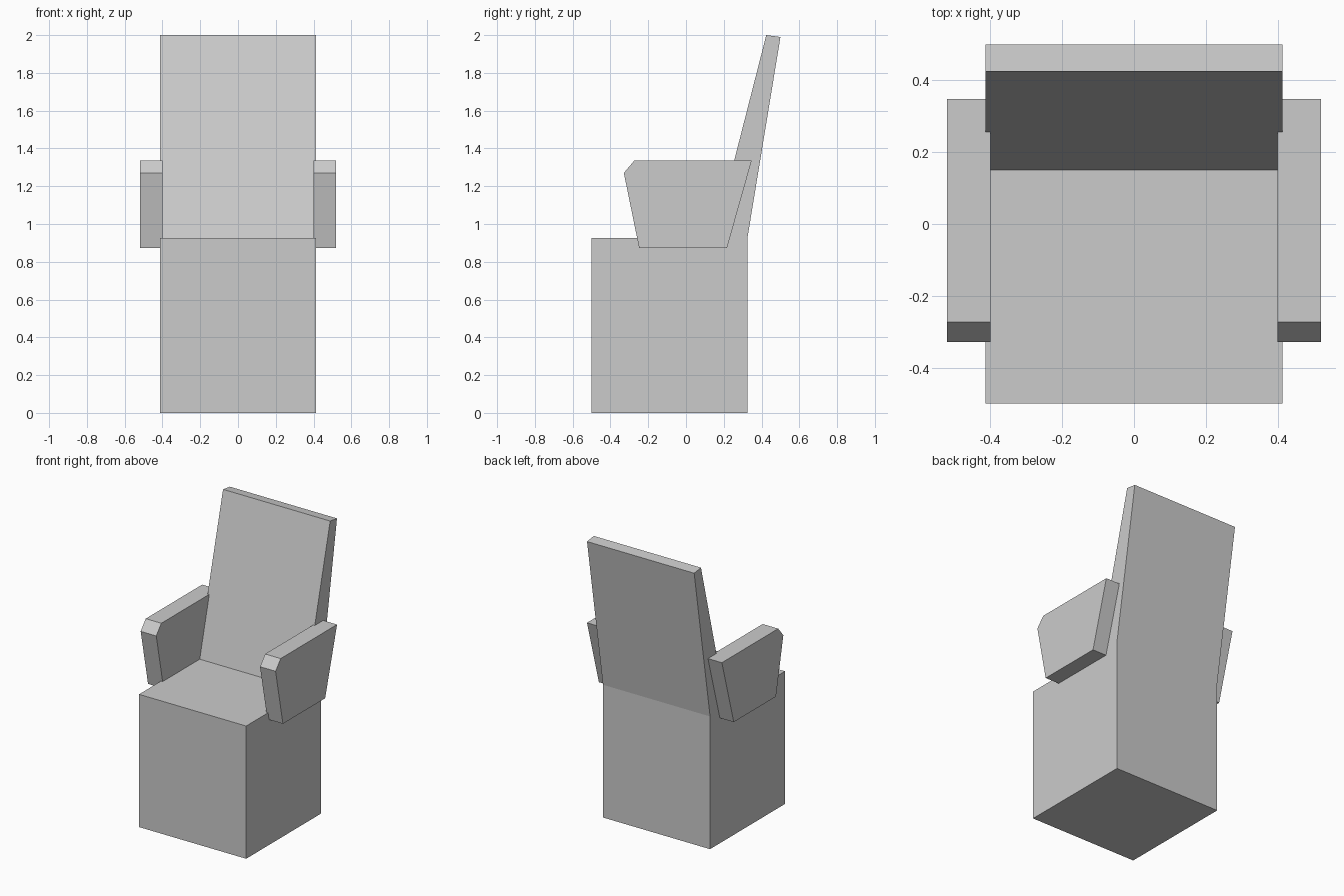
import bpy
import bmesh

if "Cube" in bpy.data.objects:
    bpy.data.objects.remove(bpy.data.objects["Cube"], do_unlink=True)

# Single plain upholstery colour
grey = bpy.data.materials.new("plain_grey")
grey.use_nodes = True
colour = (0.6, 0.6, 0.6, 1)
grey.diffuse_color = colour
grey.node_tree.nodes["Principled BSDF"].inputs["Base Color"].default_value = colour


def extrude_profile(name, profile, x0, x1):
    """Extrude a closed side profile of (y, z) points from x0 to x1."""
    bm = bmesh.new()
    face = bm.faces.new([bm.verts.new((x0, y, z)) for y, z in profile])
    result = bmesh.ops.extrude_face_region(bm, geom=[face])
    moved = [v for v in result["geom"] if isinstance(v, bmesh.types.BMVert)]
    bmesh.ops.translate(bm, vec=(x1 - x0, 0, 0), verts=moved)
    bmesh.ops.recalc_face_normals(bm, faces=bm.faces)
    mesh = bpy.data.meshes.new(name)
    bm.to_mesh(mesh)
    bm.free()
    mesh.materials.append(grey)
    obj = bpy.data.objects.new(name, mesh)
    bpy.context.collection.objects.link(obj)
    return obj


HALF_WIDTH = 0.413
SEAT_TOP = 0.925
REAR = 0.325

# Solid block seat
extrude_profile("seat_block",
                [(-0.5, 0), (REAR, 0), (REAR, SEAT_TOP), (-0.5, SEAT_TOP)],
                -HALF_WIDTH, HALF_WIDTH)

# Reclined, tapering backrest
extrude_profile("backrest",
                [(0.15, SEAT_TOP), (REAR, SEAT_TOP), (0.5, 1.99), (0.425, 2.0)],
                -HALF_WIDTH, HALF_WIDTH)

# Armrests with a chamfered front edge
arm_profile = [(-0.248, 0.873), (0.217, 0.873), (0.348, 1.337),
               (-0.273, 1.337), (-0.329, 1.27)]
for side, sign in (("left", 1), ("right", -1)):
    extrude_profile(side + "_armrest", arm_profile, sign * 0.4, sign * 0.52)
